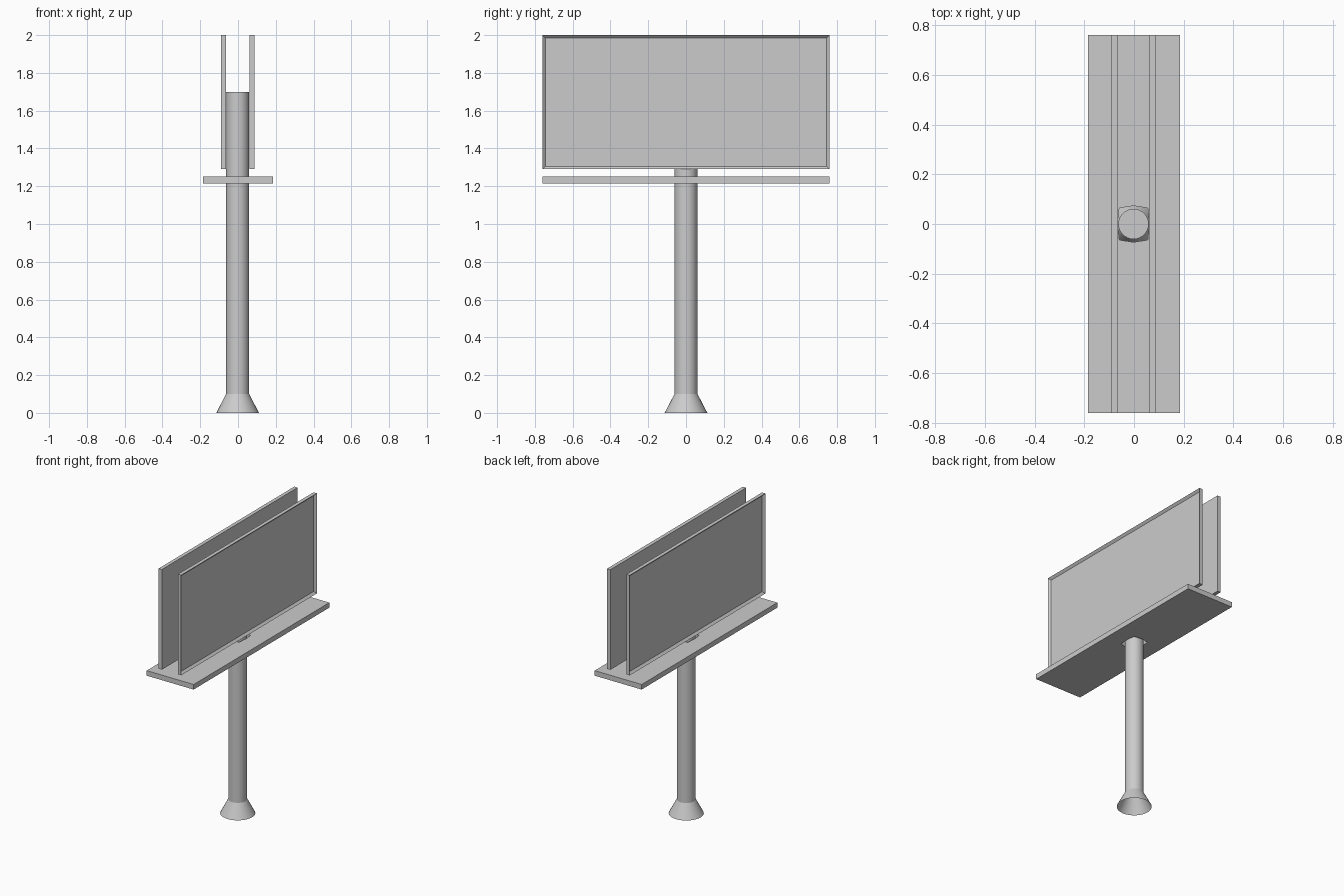
import bpy, bmesh, math

if "Cube" in bpy.data.objects:
    bpy.data.objects.remove(bpy.data.objects["Cube"])

CX = -0.002  # the post and panels sit a hair left of centre


def finish(name, bm):
    bmesh.ops.recalc_face_normals(bm, faces=bm.faces)
    mesh = bpy.data.meshes.new(name)
    bm.to_mesh(mesh)
    bm.free()
    obj = bpy.data.objects.new(name, mesh)
    bpy.context.collection.objects.link(obj)
    return obj


def loft(bm, rings, closed=False):
    """Join successive vertex rings with quads."""
    pairs = list(zip(rings, rings[1:]))
    if closed:
        pairs.append((rings[-1], rings[0]))
    n = len(rings[0])
    for a, b in pairs:
        for i in range(n):
            j = (i + 1) % n
            bm.faces.new((a[i], a[j], b[j], b[i]))


# Post: flared foot (open underneath) and capped round pole
bm = bmesh.new()
SIDES = 32
rings = []
for r, z in [(0.113, 0), (0.061, 0.1), (0.061, 1.70)]:
    rings.append([bm.verts.new((CX + r * math.cos(2 * math.pi * i / SIDES),
                                r * math.sin(2 * math.pi * i / SIDES), z))
                  for i in range(SIDES)])
loft(bm, rings)
cap = bm.faces.new(rings[-1])
post = finish("post", bm)
bpy.context.view_layer.objects.active = post
post.select_set(True)
bpy.ops.object.shade_smooth_by_angle(angle=math.radians(20))
post.select_set(False)

# Catwalk platform: slab with an eight-sided hole around the post
steps = [(1, 0), (1, 1), (0, 1), (-1, 1), (-1, 0), (-1, -1), (0, -1), (1, -1)]
outer = [(0.184 * sx, 0.76 * sy) for sx, sy in steps]
inner = [(CX + sx * (0.057 if sy else 0.064), sy * (0.064 if sx else 0.073))
         for sx, sy in steps]
bm = bmesh.new()
Z0, Z1 = 1.215, 1.251
rings = [[bm.verts.new((x, y, z)) for x, y in pts]
         for pts, z in [(outer, Z0), (outer, Z1), (inner, Z1), (inner, Z0)]]
loft(bm, rings, closed=True)
finish("catwalk_platform", bm)

# Two display panels, each with a recessed outward face
for name, side in [("left_panel", -1), ("right_panel", 1)]:
    bm = bmesh.new()
    bmesh.ops.create_cube(bm, size=1)
    for v in bm.verts:
        v.co.x = CX + side * 0.0755 + v.co.x * 0.026
        v.co.y *= 1.52
        v.co.z = 1.645 + v.co.z * 0.71
    bm.normal_update()
    face = max(bm.faces, key=lambda f: f.normal.x * side)
    bmesh.ops.inset_region(bm, faces=[face], thickness=0.022)
    for v in face.verts:
        v.co.x -= side * 0.015
    finish(name, bm)
